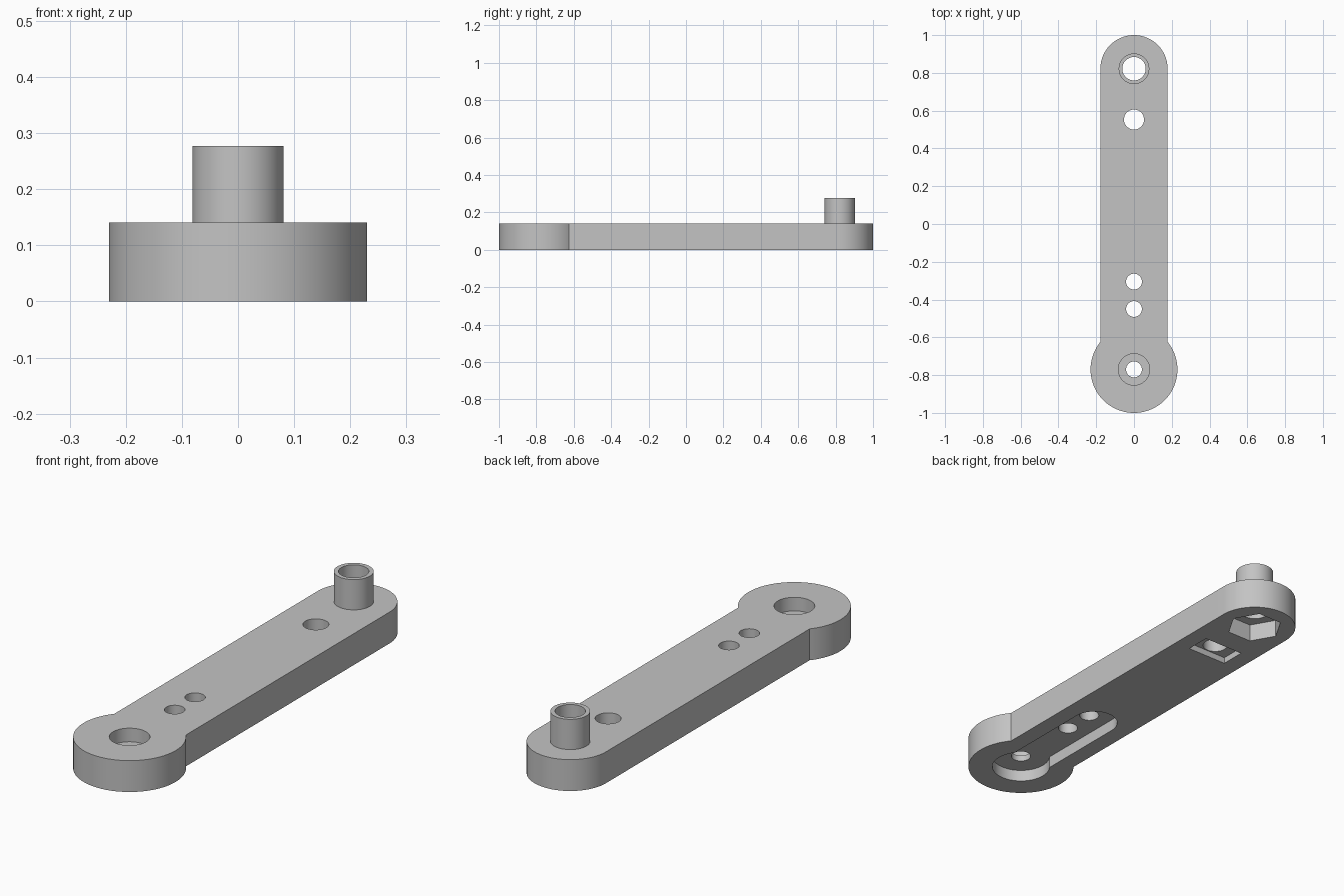
import bpy, bmesh, math

cube = bpy.data.objects.get("Cube")
if cube:
    bpy.data.objects.remove(cube, do_unlink=True)

# Key positions along the arm
HUB_Y, POST_Y, THICK, POST_TOP = -0.77, 0.822, 0.141, 0.277
OVER = 0.02  # how far cutters poke out of the solid

grey = bpy.data.materials.new("plain grey")
grey.use_nodes = True
grey.diffuse_color = (0.55, 0.55, 0.55, 1)
grey.node_tree.nodes["Principled BSDF"].inputs["Base Color"].default_value = (0.55, 0.55, 0.55, 1)


def arc(y, r, start, end, steps):
    """Points of an arc centred on x = 0."""
    angles = [start + (end - start) * i / steps for i in range(steps + 1)]
    return [(r * math.cos(a), y + r * math.sin(a)) for a in angles]


def polygon(y, r, sides=64):
    return arc(y, r, 0, math.tau, sides)[:-1]


def keyhole(y_big, r_big, y_small, r_small):
    """Round hub with a narrower straight arm ending in a half circle."""
    join = math.acos(r_small / r_big)
    return (arc(y_small, r_small, 0, math.pi, 48)
            + arc(y_big, r_big, math.pi - join, math.tau + join, 72))


def prism(name, outline, z0, z1):
    """Extrude an outline between two heights."""
    bm = bmesh.new()
    face = bm.faces.new([bm.verts.new((x, y, z0)) for x, y in outline])
    top = bmesh.ops.extrude_face_region(bm, geom=[face])["geom"]
    verts = [v for v in top if isinstance(v, bmesh.types.BMVert)]
    bmesh.ops.translate(bm, verts=verts, vec=(0, 0, z1 - z0))
    bmesh.ops.recalc_face_normals(bm, faces=bm.faces)
    mesh = bpy.data.meshes.new(name)
    bm.to_mesh(mesh)
    bm.free()
    mesh.materials.append(grey)
    obj = bpy.data.objects.new(name, mesh)
    bpy.context.collection.objects.link(obj)
    return obj


def combine(target, tool, operation):
    """Apply a boolean and discard the tool."""
    tool.hide_render = True
    mod = target.modifiers.new(tool.name, 'BOOLEAN')
    mod.operation, mod.solver, mod.object = operation, 'EXACT', tool
    bpy.context.view_layer.objects.active = target
    bpy.ops.object.modifier_apply(modifier=mod.name)
    bpy.data.objects.remove(tool, do_unlink=True)


# Arm body with the raised post
arm = prism("crank_arm", keyhole(HUB_Y, 0.23, POST_Y, 0.178), 0, THICK)
combine(arm, prism("post", polygon(POST_Y, 0.081), THICK / 2, POST_TOP), 'UNION')

# Through holes: hub screw, two small holes, one larger hole, post bore
for y, r in ((HUB_Y, 0.042), (-0.45, 0.042), (-0.305, 0.042), (0.553, 0.053), (POST_Y, 0.062)):
    combine(arm, prism("hole_cutter", polygon(y, r), -OVER, POST_TOP + OVER), 'DIFFERENCE')

# Counterbore on top of the hub
combine(arm, prism("counterbore_cutter", polygon(HUB_Y, 0.083), 0.08, THICK + OVER), 'DIFFERENCE')

# Underside recesses: horn pocket, rectangular nut slot, hexagonal socket
slot = [(sx * 0.1, 0.553 + sy * 0.057) for sx, sy in ((-1, -1), (1, -1), (1, 1), (-1, 1))]
for name, outline, depth in (
        ("horn_pocket_cutter", keyhole(HUB_Y, 0.125, -0.27, 0.1), 0.053),
        ("nut_slot_cutter", slot, 0.028),
        ("hex_socket_cutter", polygon(POST_Y, 0.12, 6), 0.08)):
    combine(arm, prism(name, outline, -OVER, depth), 'DIFFERENCE')

# Smooth round walls, sharp rims
bpy.ops.object.select_all(action='DESELECT')
arm.select_set(True)
bpy.context.view_layer.objects.active = arm
bpy.ops.object.shade_smooth_by_angle(angle=math.radians(30))
